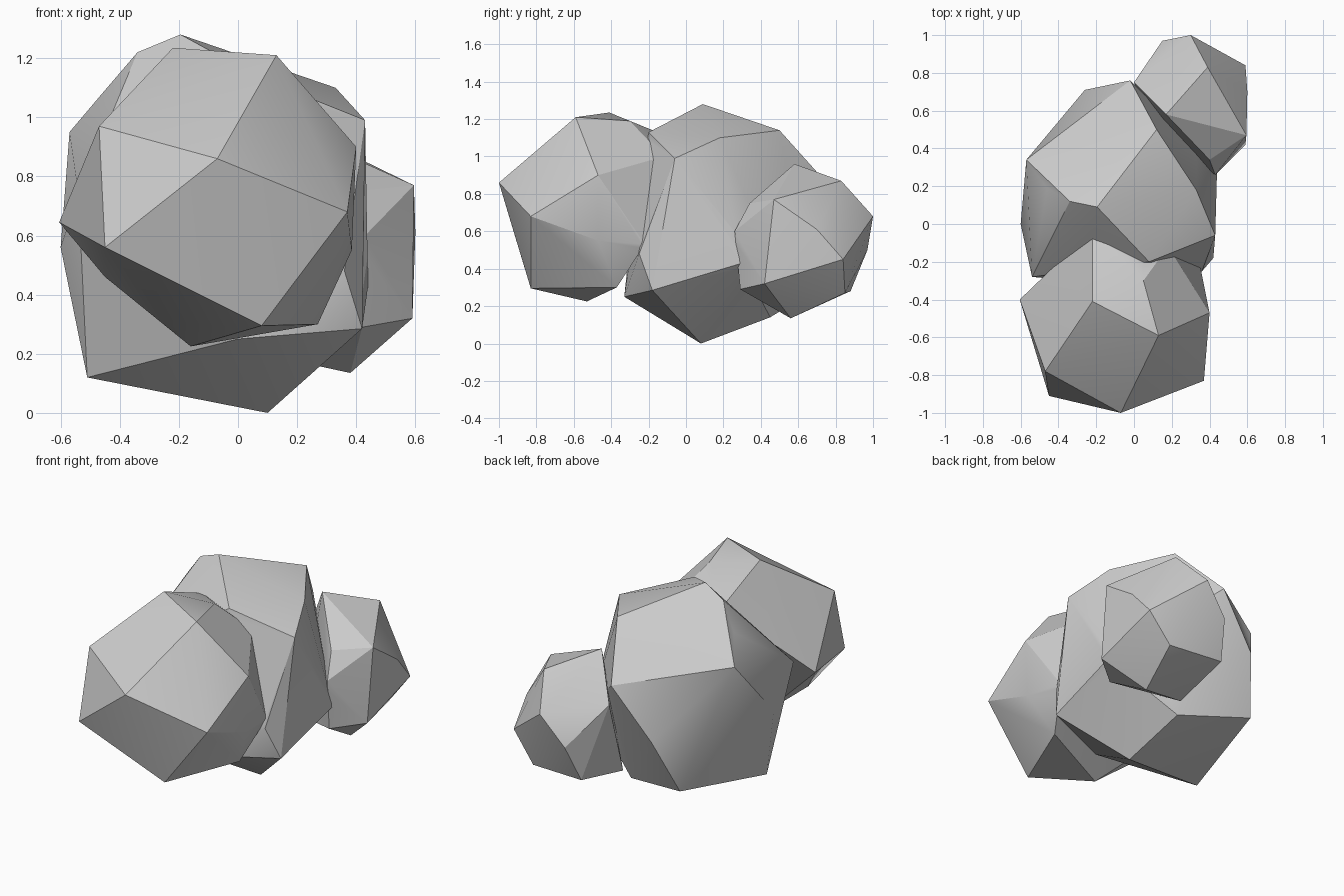
import bpy, bmesh
from math import radians


def faceted_lump(name, points):
    """Low-poly boulder: the convex skin around a few corner points."""
    bm = bmesh.new()
    for p in points:
        bm.verts.new(p)
    bmesh.ops.convex_hull(bm, input=bm.verts[:])
    loose = [v for v in bm.verts if not v.link_faces]
    bmesh.ops.delete(bm, geom=loose, context='VERTS')
    bmesh.ops.recalc_face_normals(bm, faces=bm.faces[:])
    mesh = bpy.data.meshes.new(name)
    bm.to_mesh(mesh)
    bm.free()
    obj = bpy.data.objects.new(name, mesh)
    bpy.context.collection.objects.link(obj)
    return obj


# front boulder, tilted upwards
front = faceted_lump("front_lump", [
    (-0.07, -1.0, 0.86), (0.13, -0.59, 1.21), (0.37, -0.83, 0.68),
    (0.08, -0.83, 0.295), (-0.45, -0.91, 0.56), (-0.47, -0.78, 0.97),
    (-0.22, -0.41, 1.235), (-0.16, -0.53, 0.225), (-0.605, -0.40, 0.645),
    (0.40, -0.47, 0.90), (0.385, -0.47, 0.55), (0.27, -0.37, 0.30),
    (0.05, -0.30, 1.19), (-0.22, -0.03, 1.08), (0.35, -0.22, 0.53),
    (0.18, -0.12, 1.0), (-0.45, -0.55, 0.46)])

# large middle boulder, resting on the ground
middle = faceted_lump("rock_cluster", [
    (-0.195, 0.09, 1.28), (0.10, 0.08, 0.0), (-0.51, -0.06, 0.12),
    (-0.365, 0.58, 0.22), (0.42, -0.18, 0.285), (0.0, -0.33, 0.25),
    (0.43, -0.06, 0.99), (0.33, 0.18, 1.10), (0.12, 0.50, 1.14),
    (-0.02, 0.76, 0.85), (-0.26, 0.71, 0.545), (-0.57, 0.34, 0.95),
    (-0.46, 0.19, 1.08), (-0.34, 0.12, 1.22), (-0.60, 0.0, 0.56),
    (-0.54, -0.28, 0.74), (0.44, 0.30, 0.43), (0.08, -0.20, 1.13),
    (0.06, 0.45, 0.14), (0.36, -0.25, 0.48)])

# small rear boulder
rear = faceted_lump("rear_lump", [
    (0.30, 1.0, 0.68), (0.39, 0.83, 0.87), (0.60, 0.70, 0.61),
    (0.595, 0.47, 0.77), (0.59, 0.84, 0.45), (0.59, 0.42, 0.32),
    (0.38, 0.56, 0.135), (0.45, 0.85, 0.27), (0.10, 0.88, 0.28),
    (0.17, 0.58, 0.96), (0.15, 0.97, 0.50), (0.42, 0.29, 0.29),
    (0.43, 0.26, 0.60), (0.40, 0.34, 0.75), (0.0, 0.75, 0.72),
    (0.08, 0.50, 0.20)])

# fuse the boulders into one skin
bpy.ops.object.select_all(action='DESELECT')
middle.select_set(True)
bpy.context.view_layer.objects.active = middle
for lump in (front, rear):
    mod = middle.modifiers.new("fuse", 'BOOLEAN')
    mod.operation = 'UNION'
    mod.solver = 'EXACT'
    mod.object = lump
    bpy.ops.object.modifier_apply(modifier=mod.name)
    bpy.data.objects.remove(lump)
bpy.ops.object.shade_smooth_by_angle(angle=radians(25))
